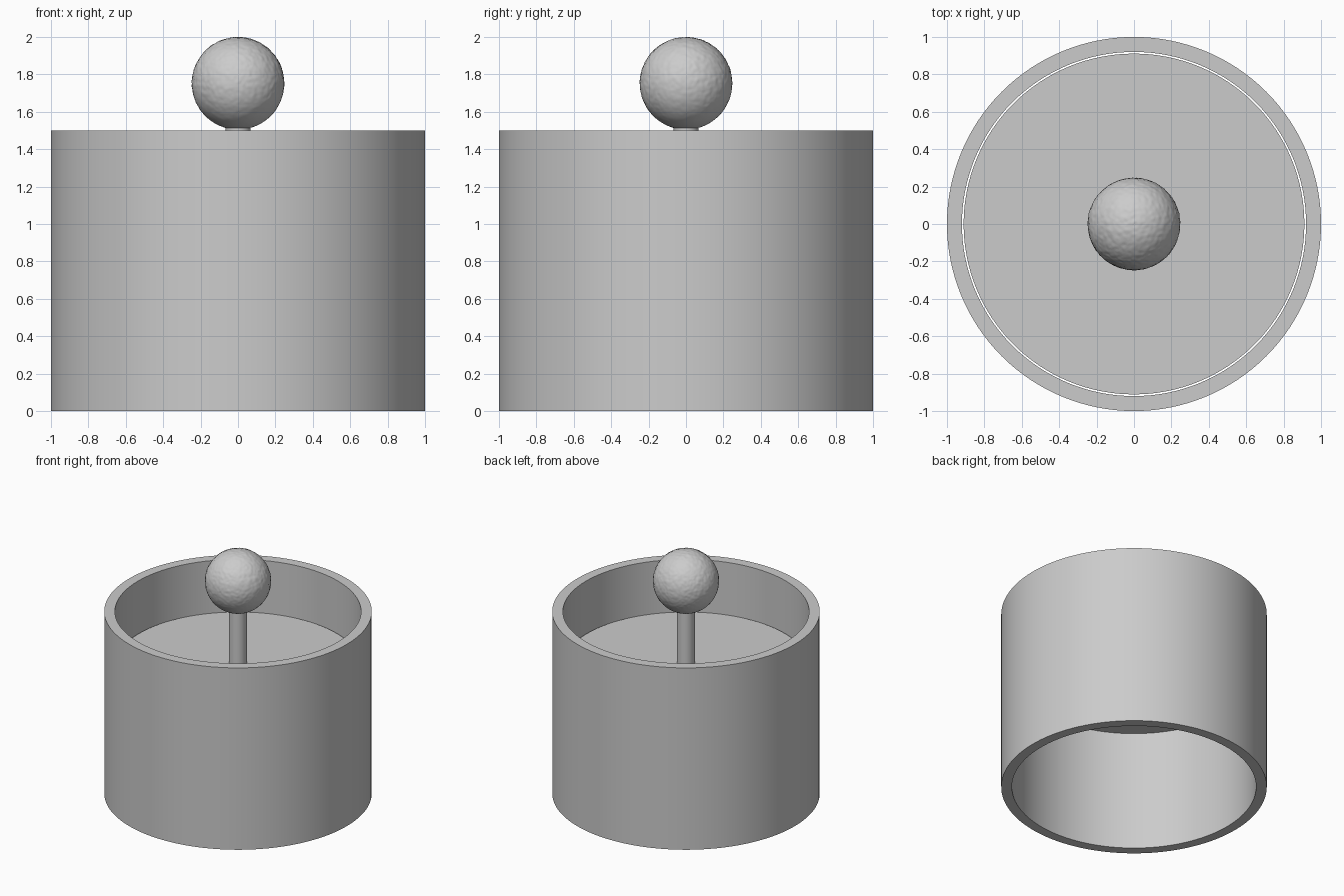
import bpy, bmesh, math
from mathutils import Vector, noise

cube = bpy.data.objects.get("Cube")
if cube:
    bpy.data.objects.remove(cube, do_unlink=True)

grey = bpy.data.materials.new("plain_grey")
grey.use_nodes = True
colour = (0.6, 0.6, 0.6, 1)
grey.diffuse_color = colour
grey.node_tree.nodes["Principled BSDF"].inputs["Base Color"].default_value = colour

SEGMENTS = 128


def finish(name, bm, angle=30):
    """Turn a bmesh into a smooth-shaded object with sharp edges kept."""
    bmesh.ops.recalc_face_normals(bm, faces=bm.faces)
    mesh = bpy.data.meshes.new(name)
    bm.to_mesh(mesh)
    bm.free()
    mesh.materials.append(grey)
    obj = bpy.data.objects.new(name, mesh)
    bpy.context.collection.objects.link(obj)
    bpy.ops.object.select_all(action="DESELECT")
    obj.select_set(True)
    bpy.context.view_layer.objects.active = obj
    bpy.ops.object.shade_smooth_by_angle(angle=math.radians(angle))
    return obj


def lathe(name, profile, closed=False):
    """Spin a (radius, height) profile around the z axis."""
    bm = bmesh.new()
    verts = [bm.verts.new((r, 0, z)) for r, z in profile]
    pairs = list(zip(verts, verts[1:]))
    if closed:
        pairs.append((verts[-1], verts[0]))
    edges = [bm.edges.new(p) for p in pairs]
    bmesh.ops.spin(bm, geom=verts + edges, cent=(0, 0, 0), axis=(0, 0, 1),
                   angle=math.tau, steps=SEGMENTS)
    bmesh.ops.remove_doubles(bm, verts=bm.verts, dist=0.0001)
    return finish(name, bm)


# Open tube
lathe("cylinder_wall", [(1, 0), (1, 1.5), (0.92, 1.5), (0.92, 0)], closed=True)

# Loose disc inside the tube, with a thin gap around it
lathe("piston_disc", [(0, 0.99), (0.911, 0.99), (0.911, 1.07), (0, 1.07)])

# Rod from the disc into the knob
lathe("piston_rod", [(0, 1.07), (0.066, 1.07), (0.066, 1.7), (0, 1.7)])

# Knob with a fine hammered surface, calmer towards the underside
bm = bmesh.new()
bmesh.ops.create_icosphere(bm, subdivisions=6, radius=0.247)
for v in bm.verts:
    direction = v.co.normalized()
    fade = min(1, max(0.2, direction.z + 1))
    bump = noise.noise(direction * 11) + 0.5 * noise.noise(direction * 23)
    v.co += direction * bump * 0.0025 * fade
bmesh.ops.translate(bm, verts=bm.verts, vec=Vector((0, 0, 1.752)))
finish("knob", bm, 60)
